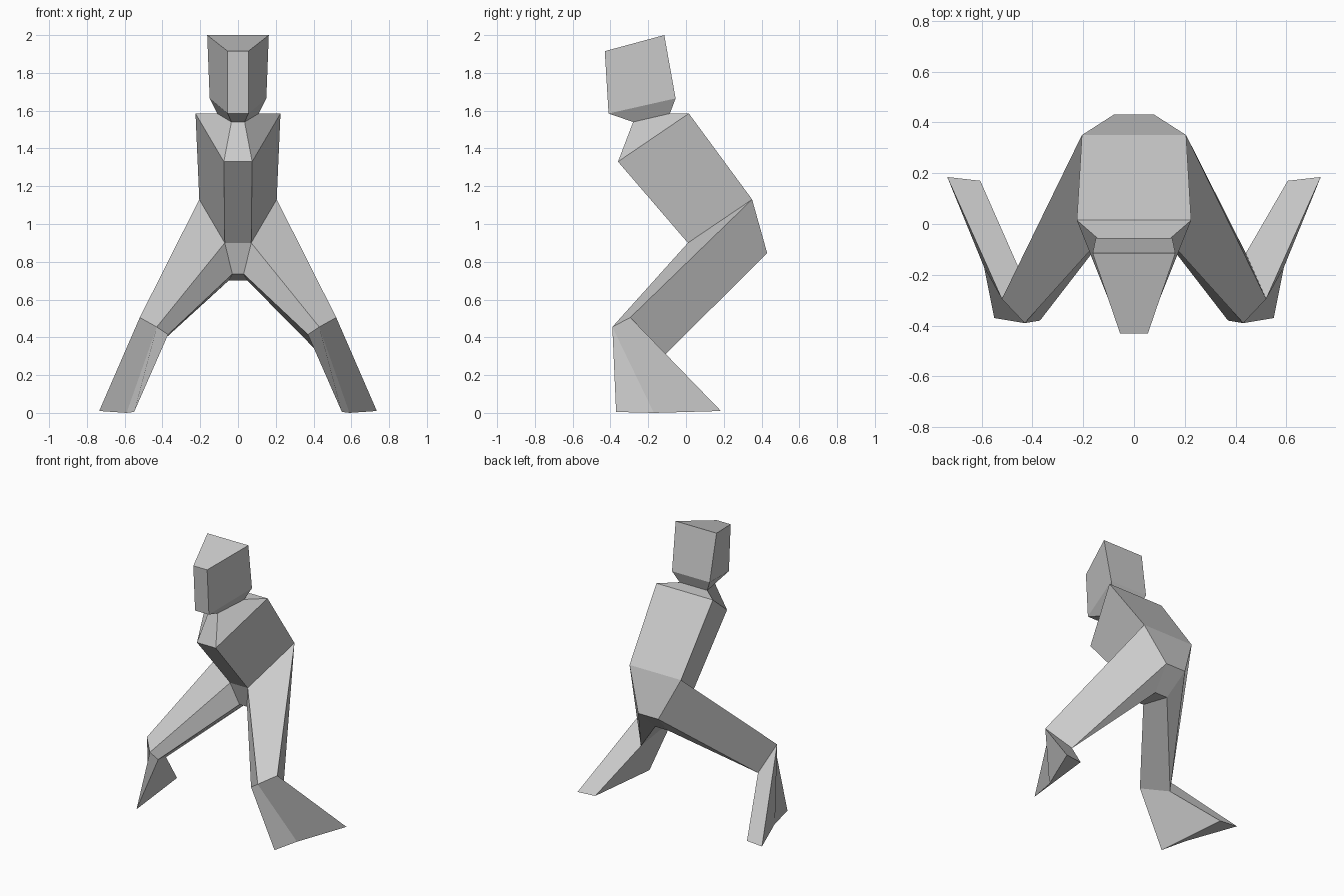
import bpy, bmesh

if "Cube" in bpy.data.objects:
    bpy.data.objects.remove(bpy.data.objects["Cube"])


def loft(name, rings, closed=True, cap_start=False, cap_end=False):
    """Bridge matching rings of points into flat faces."""
    bm = bmesh.new()
    rows = [[bm.verts.new(p) for p in r] for r in rings]
    for a, b in zip(rows, rows[1:]):
        n = len(a)
        for i in range(n if closed else n - 1):
            j = (i + 1) % n
            bm.faces.new((a[i], a[j], b[j], b[i]))
    if cap_start:
        bm.faces.new(rows[0])
    if cap_end:
        bm.faces.new(rows[-1])
    bmesh.ops.remove_doubles(bm, verts=bm.verts, dist=0.0005)
    bmesh.ops.recalc_face_normals(bm, faces=bm.faces)
    mesh = bpy.data.meshes.new(name)
    bm.to_mesh(mesh)
    bm.free()
    ob = bpy.data.objects.new(name, mesh)
    bpy.context.collection.objects.link(ob)
    return ob


def flip(points, s):
    return [(s * x, y, z) for x, y, z in points]


def section(front, back):
    """Symmetric four-corner section from one front and one back corner."""
    return flip([front], 1) + flip([back], 1) + flip([back], -1) + flip([front], -1)


# shared corners of the pelvis
hip = (0.205, 0.35, 1.13)
waist = (0.07, 0.01, 0.90)
seat = (0.08, 0.43, 0.845)
crotch_back = (0.05, 0.28, 0.70)
crotch_front = (0.03, 0.06, 0.735)

# head, tapering to the neck
neck = section((0.035, -0.28, 1.54), (0.11, -0.085, 1.585))
loft("head", [
    section((0.055, -0.43, 1.915), (0.163, -0.115, 2.0)),
    section((0.055, -0.41, 1.585), (0.15, -0.055, 1.665)),
    neck], cap_start=True)

# torso, leaning forward
loft("torso", [
    neck,
    section((0.075, -0.36, 1.33), (0.225, 0.015, 1.585)),
    section(waist, hip)])

# pelvis strip between the legs
half = [hip, seat, crotch_back, crotch_front, waist]
loft("pelvis", [half, flip(half, -1)], closed=False)

# bent legs; the back of the knee differs slightly on each side
for side, s, knee_back in (("right", 1, (0.44, -0.115, 0.305)),
                           ("left", -1, (0.455, -0.17, 0.33))):
    outer, front, inner = (0.52, -0.295, 0.505), (0.43, -0.39, 0.455), (0.37, -0.38, 0.415)
    loft(side + "_thigh", [
        flip(half, s),
        flip([outer, knee_back, knee_back, inner, front], s)])
    loft(side + "_shin", [
        flip([outer, front, inner, knee_back], s),
        flip([(0.735, 0.185, 0.01), (0.59, -0.17, 0.0),
              (0.55, -0.37, 0.005), (0.605, 0.17, 0.01)], s)],
        cap_end=True)
